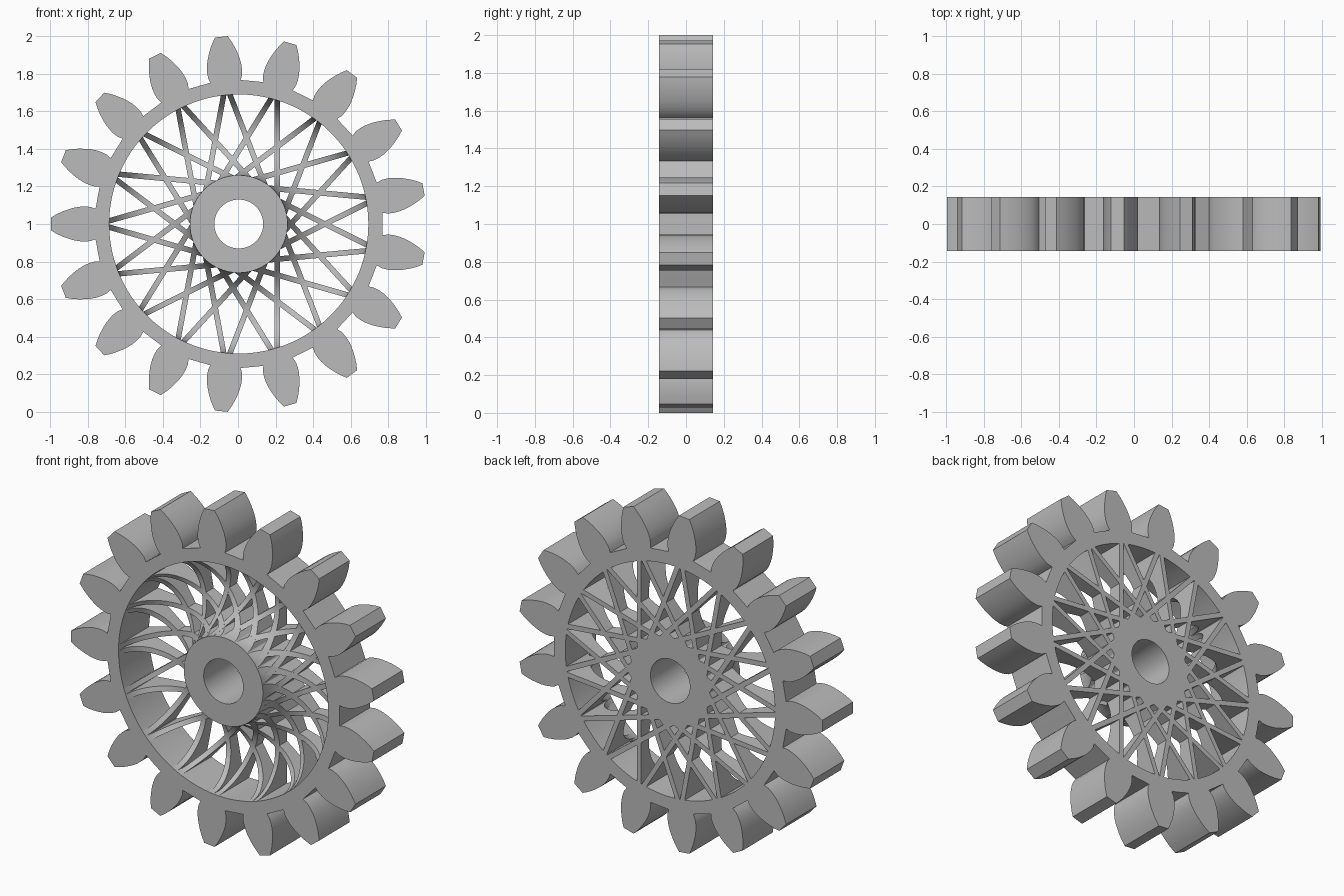
import bpy, bmesh, math
from math import sin, cos, pi, sqrt

cube = bpy.data.objects.get("Cube")
if cube:
    bpy.data.objects.remove(cube, do_unlink=True)

TEETH = 17
HALF = 0.143            # half of the gear width
RIM_IN, ROOT = 0.69, 0.765
HUB, BORE = 0.26, 0.13
CENTRE = (0.004, 0, 1)

grey = bpy.data.materials.new("grey metal")
grey.use_nodes = True
colour = (0.5, 0.5, 0.5, 1)
grey.diffuse_color = colour
grey.node_tree.nodes["Principled BSDF"].inputs["Base Color"].default_value = colour


def add_object(name, bm):
    """Weld, shade and place a mesh whose local z is the gear axis."""
    bmesh.ops.remove_doubles(bm, verts=bm.verts, dist=1e-5)
    bmesh.ops.recalc_face_normals(bm, faces=bm.faces)
    mesh = bpy.data.meshes.new(name)
    bm.to_mesh(mesh)
    bm.free()
    mesh.materials.append(grey)
    obj = bpy.data.objects.new(name, mesh)
    bpy.context.collection.objects.link(obj)
    obj.rotation_euler.x = pi / 2
    obj.location = CENTRE
    bpy.ops.object.select_all(action='DESELECT')
    obj.select_set(True)
    bpy.context.view_layer.objects.active = obj
    bpy.ops.object.shade_smooth_by_angle(angle=math.radians(25))
    return obj


def circle(radius, count=96):
    return [(radius * cos(2 * pi * i / count), radius * sin(2 * pi * i / count))
            for i in range(count)]


def extruded(name, outlines):
    """Fill nested outlines and extrude them to the full gear width."""
    curve = bpy.data.curves.new(name, 'CURVE')
    curve.dimensions, curve.fill_mode, curve.extrude = '2D', 'BOTH', HALF
    for points in outlines:
        spline = curve.splines.new('POLY')
        spline.points.add(len(points) - 1)
        spline.use_cyclic_u = True
        for point, (x, y) in zip(spline.points, points):
            point.co = (x, y, 0, 1)
    temp = bpy.data.objects.new(name + " outline", curve)
    bpy.context.collection.objects.link(temp)
    bpy.context.view_layer.update()
    mesh = temp.evaluated_get(bpy.context.evaluated_depsgraph_get()).to_mesh()
    bm = bmesh.new()
    bm.from_mesh(mesh)
    bpy.data.objects.remove(temp, do_unlink=True)
    return add_object(name, bm)


# Toothed rim: half-width of a tooth at each radius, mirrored for its other flank
flank = [(0.763, 0.081), (0.79, 0.091), (0.82, 0.0935), (0.85, 0.0915), (0.88, 0.086),
         (0.91, 0.077), (0.94, 0.066), (0.97, 0.052), (1.001, 0.034)]
tooth = [(r, -w) for r, w in flank] + [(r, w) for r, w in reversed(flank)]
pitch = 2 * pi / TEETH
base = math.atan2(flank[0][1], flank[0][0])
outline = []
for k in range(TEETH):
    a = pi + k * pitch
    outline += [(x * cos(a) - y * sin(a), x * sin(a) + y * cos(a)) for x, y in tooth]
    for i in range(1, 4):
        b = a + base + (pitch - 2 * base) * i / 4
        outline.append((ROOT * cos(b), ROOT * sin(b)))
extruded("toothed_rim", [outline, circle(RIM_IN, 136)])

# Hub with its bore
extruded("hub", [circle(HUB), circle(BORE)])

# Crossing spokes: flat at the back, hollowed by a round ring groove at the front
OFFSET, WIDTH, STEPS = 0.205, 0.029, 20
mid, groove = (RIM_IN + HUB) / 2, (RIM_IN - HUB) / 2
stations = [(HUB - 0.012, HALF - 0.002)]
for i in range(STEPS + 1):
    t = pi * i / STEPS
    stations.append((mid - groove * cos(t), HALF - 0.002 - (groove - 0.002) * sin(t)))
stations.append((RIM_IN + 0.012, HALF - 0.002))

bm = bmesh.new()
for k in range(TEETH):
    a = k * pitch
    for side in (-1, 1):
        rings = []
        for r, front in stations:
            ring = []
            for d, z in ((OFFSET - WIDTH / 2, front), (OFFSET + WIDTH / 2, front),
                         (OFFSET + WIDTH / 2, -HALF), (OFFSET - WIDTH / 2, -HALF)):
                u = side * sqrt(r * r - d * d)
                ring.append(bm.verts.new((d * cos(a) - u * sin(a),
                                          d * sin(a) + u * cos(a), z)))
            rings.append(ring)
        for p, q in zip(rings, rings[1:]):
            for j in range(4):
                n = (j + 1) % 4
                bm.faces.new((p[j], p[n], q[n], q[j]))
        bm.faces.new(rings[0])
        bm.faces.new(rings[-1])
add_object("spokes", bm)
